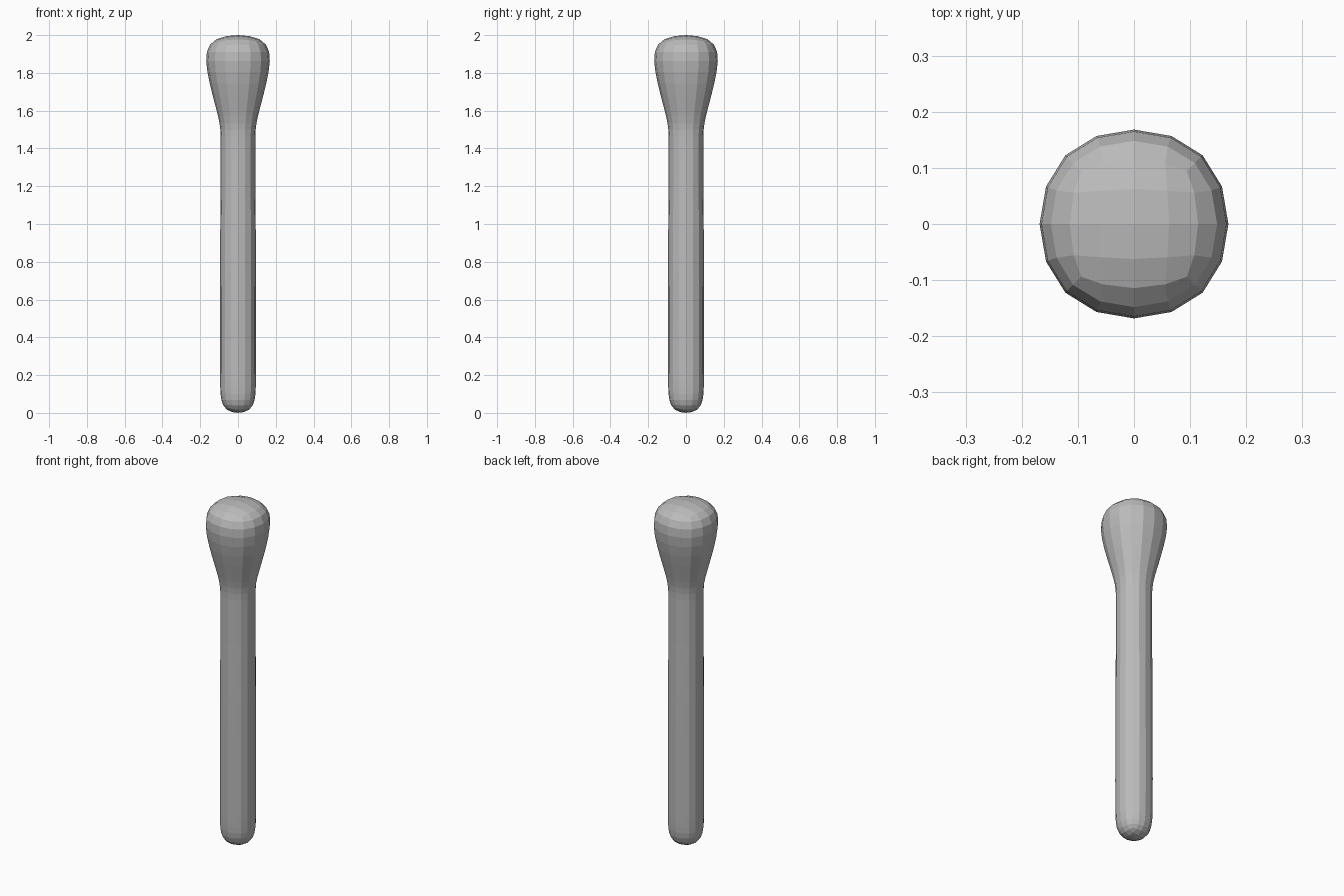
import bpy
import bmesh

cube = bpy.data.objects.get("Cube")
if cube:
    bpy.data.objects.remove(cube, do_unlink=True)


def make_material(name, colour):
    mat = bpy.data.materials.new(name)
    mat.use_nodes = True
    mat.diffuse_color = colour
    mat.node_tree.nodes["Principled BSDF"].inputs["Base Color"].default_value = colour
    return mat


def square_column(name, rings, material):
    """Loft square rings of (half width, height) into a cage and round it off."""
    bm = bmesh.new()
    loops = []
    for half, z in rings:
        corners = [(-1, -1), (1, -1), (1, 1), (-1, 1)]
        loops.append([bm.verts.new((x * half, y * half, z)) for x, y in corners])
    bm.faces.new(loops[0][::-1])
    bm.faces.new(loops[-1])
    for low, high in zip(loops, loops[1:]):
        for i in range(4):
            j = (i + 1) % 4
            bm.faces.new((low[i], low[j], high[j], high[i]))
    mesh = bpy.data.meshes.new(name)
    bm.to_mesh(mesh)
    bm.free()
    mesh.materials.append(material)
    obj = bpy.data.objects.new(name, mesh)
    bpy.context.collection.objects.link(obj)
    rounding = obj.modifiers.new("rounding", 'SUBSURF')
    rounding.levels = 2
    rounding.render_levels = 2
    return obj


grey = make_material("plain grey", (0.5, 0.5, 0.5, 1.0))

# Rounded foot, long shaft, neck and bulbous head
profile = [
    (0.095, -0.012), (0.104, 0.14), (0.104, 0.25),
    (0.104, 0.95), (0.100, 1.10), (0.100, 1.46),
    (0.100, 1.54), (0.194, 1.82), (0.185, 2.016),
]
square_column("club_body", profile, grey)
